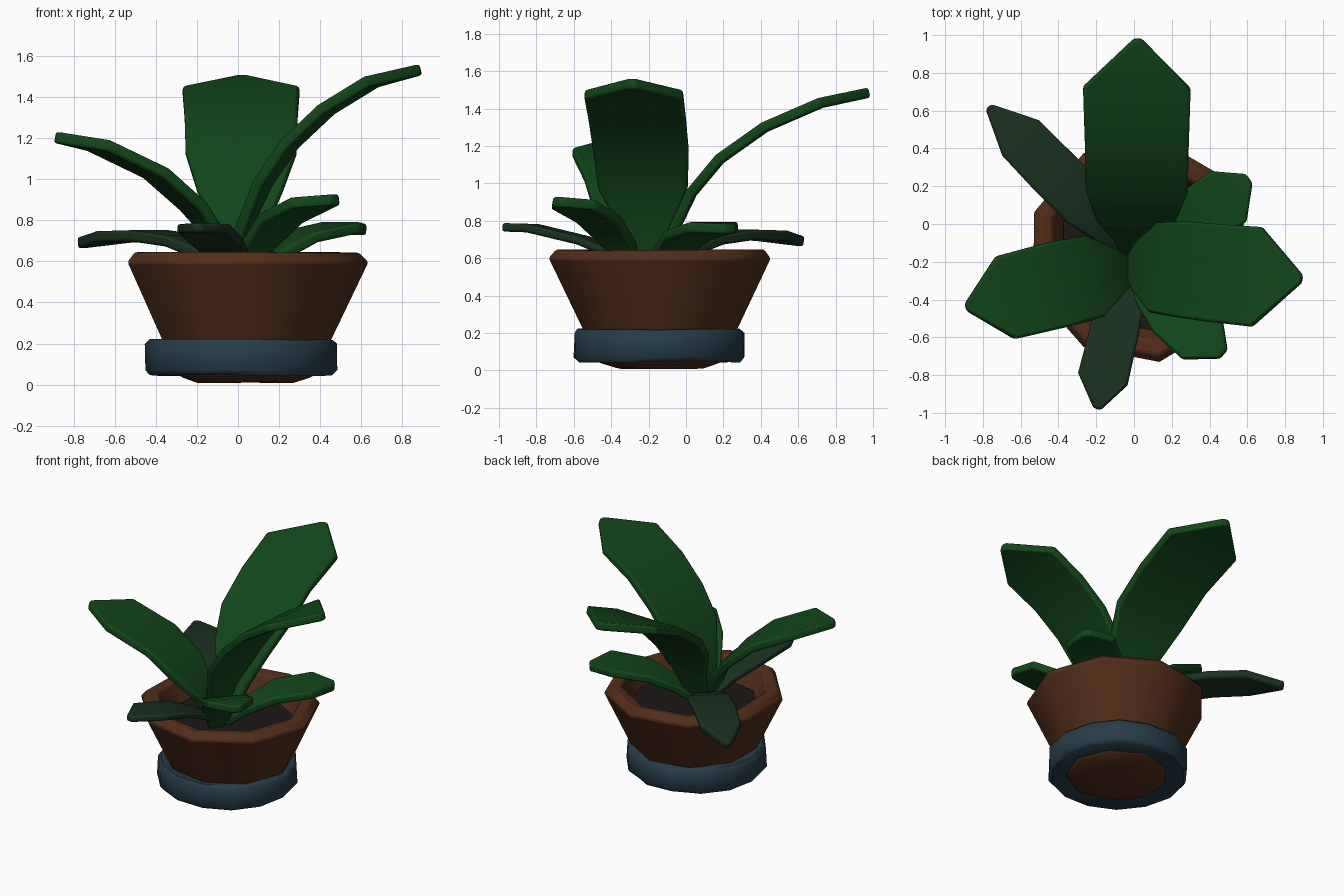
import bpy, bmesh, math, random
from mathutils import Vector

if "Cube" in bpy.data.objects:
    bpy.data.objects.remove(bpy.data.objects["Cube"])

random.seed(4)


def material(name, rgb):
    m = bpy.data.materials.new(name)
    m.diffuse_color = (*rgb, 1)
    m.use_nodes = True
    m.node_tree.nodes["Principled BSDF"].inputs["Base Color"].default_value = m.diffuse_color
    return m


TERRACOTTA = material("terracotta", (0.085, 0.027, 0.010))
BLUE = material("blue_glaze", (0.020, 0.046, 0.066))
SOIL = material("soil", (0.012, 0.009, 0.008))
GREEN = material("leaf_green", (0.006, 0.062, 0.010))
DARK = material("leaf_dark", (0.010, 0.030, 0.014))


def finish(bm, name, mat, bevel, angle=35):
    bmesh.ops.recalc_face_normals(bm, faces=bm.faces)
    me = bpy.data.meshes.new(name)
    bm.to_mesh(me)
    bm.free()
    ob = bpy.data.objects.new(name, me)
    bpy.context.collection.objects.link(ob)
    me.materials.append(mat)
    if bevel:
        b = ob.modifiers.new("soft_edges", 'BEVEL')
        b.width, b.segments = bevel, 2
        b.limit_method, b.angle_limit = 'ANGLE', math.radians(40)
    bpy.ops.object.select_all(action='DESELECT')
    ob.select_set(True)
    bpy.context.view_layer.objects.active = ob
    bpy.ops.object.shade_smooth_by_angle(angle=math.radians(angle))
    return ob


def lathe(name, profile, sides, centre, mat, closed=False, wobble=0.0, bevel=0.0):
    """Revolve (radius, z) points into a hand-made looking round part."""
    bm = bmesh.new()
    rings = []
    for r, z in profile:
        ring = []
        for i in range(sides):
            a = 2 * math.pi * i / sides
            rr = r + random.uniform(-wobble, wobble)
            zz = max(0, z + random.uniform(-wobble, wobble) * 0.6)
            ring.append(bm.verts.new((centre[0] + rr * math.cos(a), centre[1] + rr * math.sin(a), zz)))
        rings.append(ring)
    pairs = list(zip(rings, rings[1:]))
    if closed:
        pairs.append((rings[-1], rings[0]))
    for a, b in pairs:
        for i in range(sides):
            j = (i + 1) % sides
            bm.faces.new((a[i], a[j], b[j], b[i]))
    if not closed:
        bm.faces.new(rings[0])
        bm.faces.new(rings[-1])
    return finish(bm, name, mat, bevel, 50)


def leaf(name, path, mat, thick=0.055):
    """Thick strap leaf along (x, y, z, half_width) stations, ending in a point."""
    pts = [Vector(p[:3]) for p in path]
    flat = pts[-1] - pts[0]
    side = Vector((-flat.y, flat.x, 0)).normalized()
    bm = bmesh.new()
    rings = []
    for i, p in enumerate(pts):
        tangent = (pts[min(i + 1, len(pts) - 1)] - pts[max(i - 1, 0)]).normalized()
        n = tangent.cross(side).normalized() * thick / 2
        s = side * path[i][3]
        rings.append([bm.verts.new(p + s * u + n * v) for u, v in ((1, 1), (-1, 1), (-1, -1), (1, -1))])
    for a, b in zip(rings, rings[1:]):
        for i in range(4):
            j = (i + 1) % 4
            bm.faces.new((a[i], a[j], b[j], b[i]))
    bm.faces.new(rings[0])
    bm.faces.new(rings[-1])
    finish(bm, name, mat, 0.014, 50)


# Pot, its blue base ring and the soil
lathe("pot", [(0.24, 0.01), (0.33, 0.04), (0.42, 0.22), (0.60, 0.60), (0.56, 0.645),
              (0.49, 0.64), (0.41, 0.44)], 9, (0.03, -0.14), TERRACOTTA, wobble=0.006, bevel=0.012)
lathe("base_ring", [(0.30, 0.05), (0.44, 0.045), (0.465, 0.07), (0.465, 0.20), (0.445, 0.22), (0.36, 0.215)],
      14, (0.015, -0.145), BLUE, closed=True, wobble=0.006)
lathe("soil", [(0.42, 0.44), (0.43, 0.50)], 9, (0.03, -0.14), SOIL)

# Tall leaves
leaf("back_leaf", [(0.0, -0.16, 0.50, 0.06), (0.01, -0.07, 0.74, 0.12), (0.01, 0.03, 0.95, 0.21),
                   (0.015, 0.18, 1.13, 0.27), (0.015, 0.42, 1.30, 0.275), (0.015, 0.72, 1.43, 0.285),
                   (0.02, 0.98, 1.485, 0.02)], GREEN)
leaf("right_leaf", [(-0.02, -0.20, 0.50, 0.06), (0.02, -0.22, 0.75, 0.13), (0.12, -0.23, 0.98, 0.24),
                    (0.25, -0.24, 1.17, 0.255), (0.43, -0.26, 1.34, 0.26), (0.65, -0.28, 1.475, 0.265),
                    (0.89, -0.29, 1.535, 0.02)], GREEN)
leaf("left_leaf", [(-0.01, -0.24, 0.50, 0.06), (-0.09, -0.25, 0.70, 0.12), (-0.22, -0.28, 0.87, 0.22),
                   (-0.40, -0.32, 1.03, 0.23), (-0.68, -0.39, 1.165, 0.225), (-0.89, -0.44, 1.205, 0.02)], GREEN)

# Low leaves
leaf("back_left_leaf", [(-0.03, -0.14, 0.50, 0.05), (-0.13, -0.03, 0.63, 0.09), (-0.26, 0.11, 0.70, 0.14),
                        (-0.43, 0.28, 0.725, 0.14), (-0.60, 0.455, 0.72, 0.135), (-0.77, 0.62, 0.69, 0.02)], DARK)
leaf("front_leaf", [(0.0, -0.22, 0.50, 0.05), (-0.04, -0.38, 0.62, 0.10), (-0.10, -0.55, 0.695, 0.13),
                    (-0.165, -0.82, 0.76, 0.135), (-0.195, -0.98, 0.765, 0.02)], DARK, 0.045)
leaf("back_right_leaf", [(0.02, -0.18, 0.50, 0.05), (0.15, -0.10, 0.62, 0.10), (0.30, 0.01, 0.72, 0.155),
                         (0.50, 0.145, 0.765, 0.165), (0.61, 0.24, 0.755, 0.03)], GREEN)
leaf("front_right_leaf", [(0.01, -0.27, 0.50, 0.05), (0.10, -0.36, 0.68, 0.11), (0.21, -0.47, 0.81, 0.15),
                          (0.36, -0.60, 0.885, 0.156), (0.475, -0.69, 0.90, 0.03)], GREEN)
